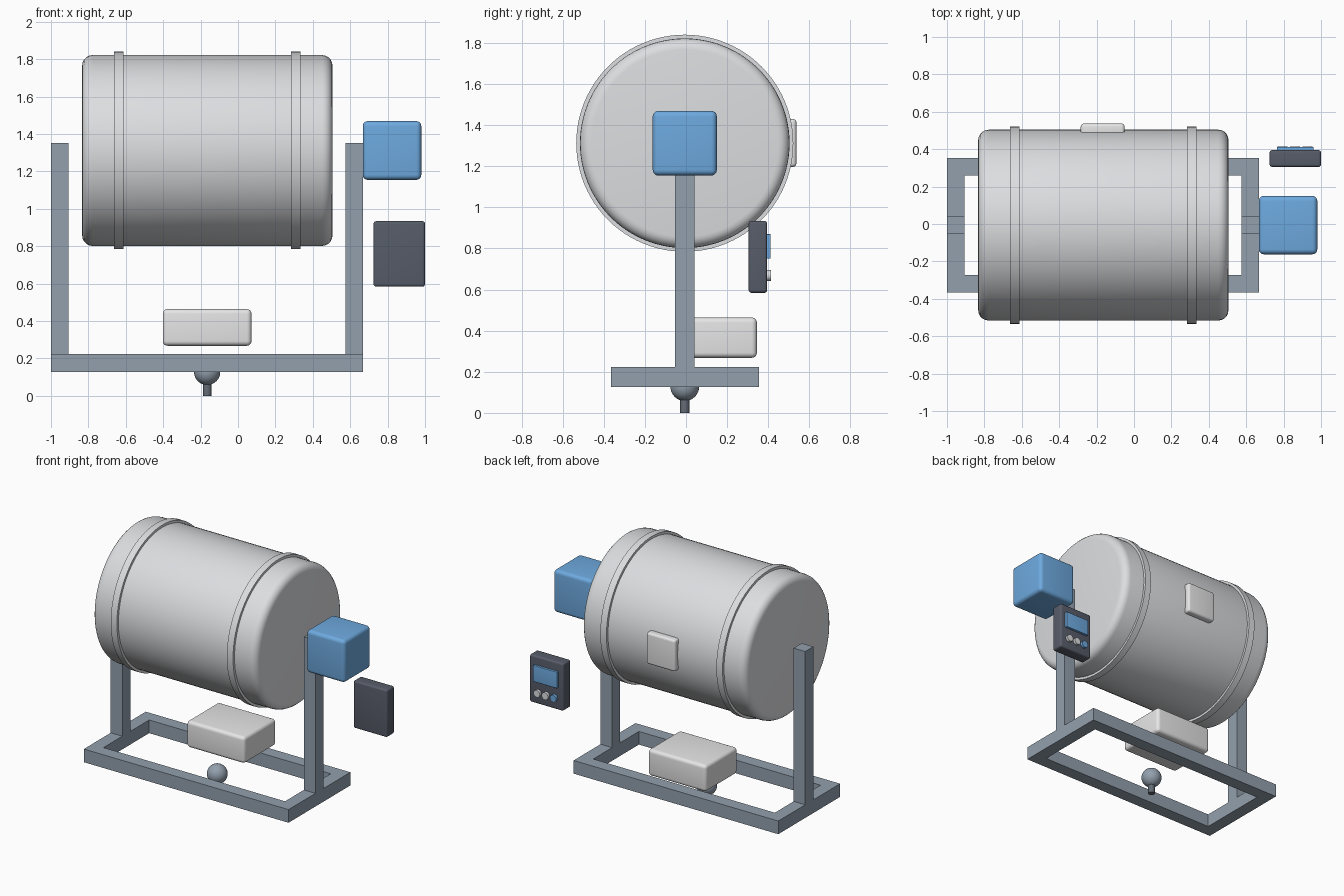
import bpy
import bmesh
from math import radians
from mathutils import Matrix, Vector

if "Cube" in bpy.data.objects:
    bpy.data.objects.remove(bpy.data.objects["Cube"], do_unlink=True)


def material(name, rgb):
    m = bpy.data.materials.new(name)
    m.use_nodes = True
    m.diffuse_color = (*rgb, 1)
    m.node_tree.nodes["Principled BSDF"].inputs["Base Color"].default_value = (*rgb, 1)
    return m


DRUM = material("light grey", (0.72, 0.73, 0.75))
SHELL = material("pale grey", (0.80, 0.79, 0.80))
STEEL = material("blue grey steel", (0.29, 0.35, 0.42))
PIN = material("dark steel", (0.13, 0.15, 0.18))
BLUE = material("blue", (0.155, 0.40, 0.74))
DARK = material("dark slate", (0.095, 0.107, 0.14))


def finish(bm, name, mat, bevel=0.0):
    """Round the hard edges, then turn the bmesh into a shaded object."""
    bm.normal_update()
    if bevel:
        hard = [e for e in bm.edges if e.calc_face_angle(0) > radians(40)]
        bmesh.ops.bevel(bm, geom=hard, offset=bevel, segments=5, profile=0.5,
                        affect='EDGES', clamp_overlap=True)
    bmesh.ops.recalc_face_normals(bm, faces=bm.faces)
    mesh = bpy.data.meshes.new(name)
    bm.to_mesh(mesh)
    bm.free()
    mesh.materials.append(mat)
    ob = bpy.data.objects.new(name, mesh)
    bpy.context.collection.objects.link(ob)
    bpy.ops.object.select_all(action='DESELECT')
    ob.select_set(True)
    bpy.context.view_layer.objects.active = ob
    bpy.ops.object.shade_smooth_by_angle(angle=radians(30))
    return ob


def box(name, low, high, mat, bevel=0.0):
    low, high = Vector(low), Vector(high)
    bm = bmesh.new()
    bmesh.ops.create_cube(bm, size=1, matrix=Matrix.Translation((low + high) / 2)
                          @ Matrix.Diagonal((*(high - low), 1)))
    return finish(bm, name, mat, bevel)


def cylinder(name, start, end, radius, mat, sides=32, bevel=0.0):
    start, end = Vector(start), Vector(end)
    axis = end - start
    turn = axis.to_track_quat('Z', 'Y').to_matrix().to_4x4()
    bm = bmesh.new()
    bmesh.ops.create_cone(bm, cap_ends=True, segments=sides, radius1=radius,
                          radius2=radius, depth=axis.length,
                          matrix=Matrix.Translation((start + end) / 2) @ turn)
    return finish(bm, name, mat, bevel)


CY, CZ = -0.006, 1.312      # drum axis
BEAM = 0.094                # steel section
LEFT, RIGHT = -1.0, 0.668   # ends of the stand
FRONT, BACK = -0.366, 0.354

# Drum with two hoops and a hatch at the back
cylinder("drum", (-0.833, CY, CZ), (0.505, CY, CZ), 0.51, DRUM, 96, 0.055)
for name, x in (("hoop_right", -0.638), ("hoop_left", 0.308)):
    cylinder(name, (x - 0.025, CY, CZ), (x + 0.025, CY, CZ), 0.528, DRUM, 96)
box("hatch", (-0.285, 0.47, 1.197), (-0.05, 0.537, 1.43), SHELL, 0.017)


# Base frame: a closed ring of beams, swept between four nested loops
def frame_loop(bm, inset, z):
    x0, x1, y0, y1 = LEFT + inset, RIGHT - inset, FRONT + inset, BACK - inset
    return [bm.verts.new((x, y, z)) for x, y in ((x0, y0), (x1, y0), (x1, y1), (x0, y1))]


bm = bmesh.new()
loops = [frame_loop(bm, inset, z) for inset, z in
         ((0, 0.127), (0, 0.224), (BEAM, 0.224), (BEAM, 0.127))]
for i, a in enumerate(loops):
    b = loops[(i + 1) % 4]
    for j in range(4):
        k = (j + 1) % 4
        bm.faces.new((a[j], a[k], b[k], b[j]))
finish(bm, "base_frame", STEEL)

# Posts at both ends
for name, x in (("post_right", LEFT), ("post_left", RIGHT - BEAM)):
    box(name, (x, CY - BEAM / 2, 0.224), (x + BEAM, CY + BEAM / 2, 1.353), STEEL)

# Drive motor on the left post
box("motor", (0.667, -0.162, 1.155), (0.98, 0.15, 1.469), BLUE, 0.027)

# Low housing between the beams
box("housing", (-0.402, -0.03, 0.268), (0.072, 0.345, 0.464), SHELL, 0.025)

# Ball and pin under the middle
bm = bmesh.new()
bmesh.ops.create_uvsphere(bm, u_segments=32, v_segments=16, radius=0.07,
                          matrix=Matrix.Translation((-0.165, CY, 0.128)))
finish(bm, "ball", STEEL)
cylinder("pin", (-0.165, CY, 0), (-0.165, CY, 0.09), 0.023, PIN, 24)

# Control box with a screen and three knobs facing the back
box("control_box", (0.725, 0.305, 0.584), (1.0, 0.395, 0.934), DARK, 0.014)
box("screen", (0.764, 0.385, 0.75), (0.96, 0.412, 0.87), BLUE, 0.003)
for i, mat in enumerate((BLUE, DRUM, DRUM)):
    x = 0.794 + i * 0.067
    cylinder(f"knob_{i + 1}", (x, 0.385, 0.668), (x, 0.414, 0.668), 0.026, mat, 24)
